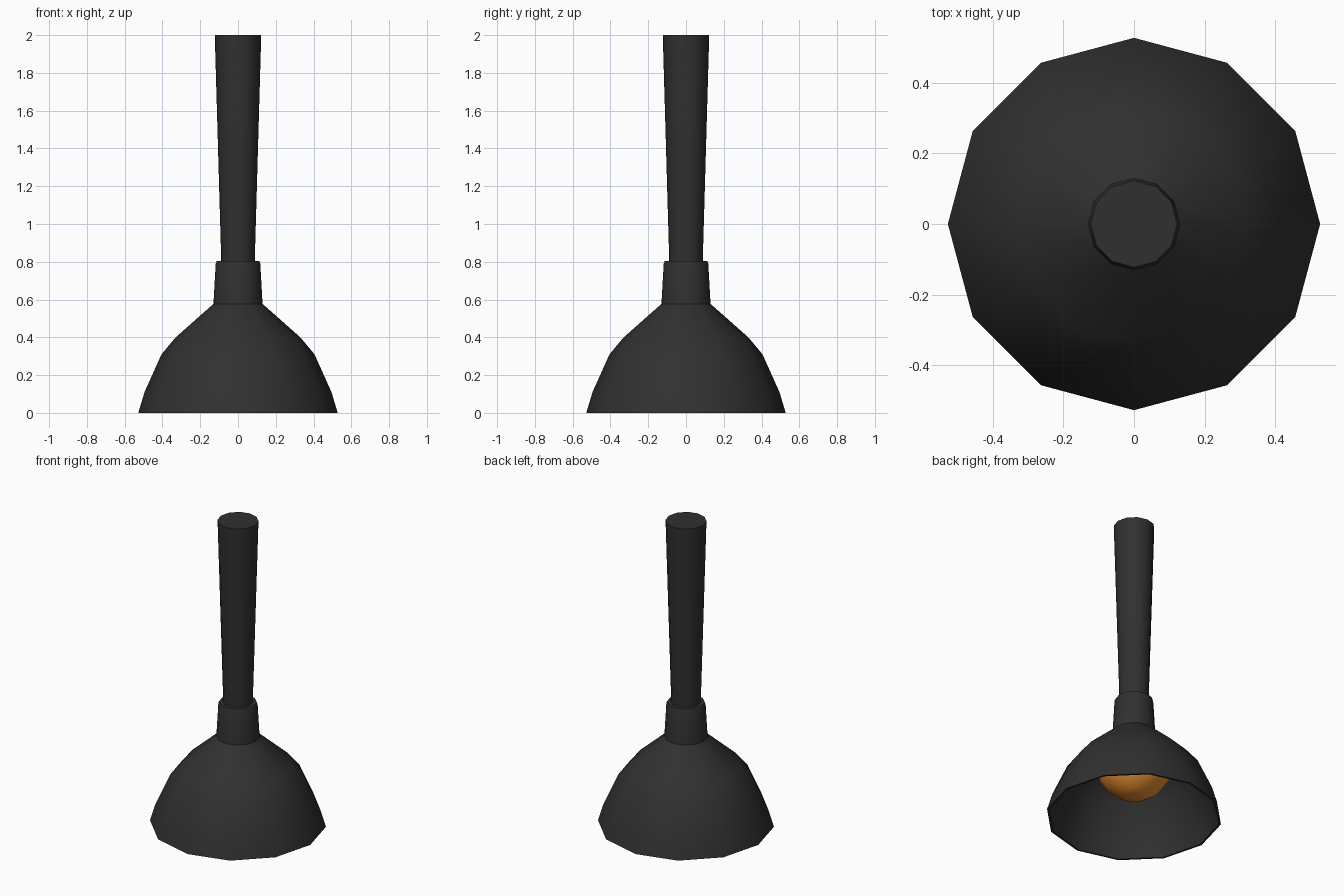
import bpy, bmesh, math

if "Cube" in bpy.data.objects:
    bpy.data.objects.remove(bpy.data.objects["Cube"])

SIDES = 12


def material(name, rgb):
    m = bpy.data.materials.new(name)
    m.diffuse_color = (*rgb, 1)
    m.use_nodes = True
    m.node_tree.nodes["Principled BSDF"].inputs["Base Color"].default_value = m.diffuse_color
    return m


def finish(obj, mat, angle):
    obj.data.materials.append(mat)
    bpy.ops.object.select_all(action='DESELECT')
    obj.select_set(True)
    bpy.context.view_layer.objects.active = obj
    bpy.ops.object.shade_smooth_by_angle(angle=math.radians(angle))


def lathe(name, profile, mat, closed=False, cap_top=False):
    """Revolve (radius, z) points around the z axis."""
    bm = bmesh.new()
    rings = []
    for r, z in profile:
        rings.append([bm.verts.new((r * math.cos(math.tau * i / SIDES),
                                    r * math.sin(math.tau * i / SIDES), z))
                      for i in range(SIDES)])
    pairs = list(zip(rings, rings[1:]))
    if closed:
        pairs.append((rings[-1], rings[0]))
    for a, b in pairs:
        for i in range(SIDES):
            j = (i + 1) % SIDES
            bm.faces.new((a[i], a[j], b[j], b[i]))
    if cap_top:
        bm.faces.new(rings[-1])
    bmesh.ops.recalc_face_normals(bm, faces=bm.faces)
    mesh = bpy.data.meshes.new(name)
    bm.to_mesh(mesh)
    bm.free()
    obj = bpy.data.objects.new(name, mesh)
    bpy.context.collection.objects.link(obj)
    finish(obj, mat, 40)
    return obj


dark = material("dark_metal", (0.03, 0.03, 0.03))
amber = material("amber_glass", (0.8, 0.27, 0.03))

# Thin bell-shaped shade, outer wall then inner wall
outer = [(0.528, 0), (0.495, 0.11), (0.405, 0.31), (0.33, 0.40), (0.13, 0.577)]
inner = [(r - 0.013, max(0, z - 0.008)) for r, z in reversed(outer)]
lathe("shade", outer + inner, dark, closed=True)

# Collar with a bevelled top closing in on the stem
lathe("collar", [(0.13, 0.577), (0.118, 0.79), (0.112, 0.805), (0.088, 0.805)], dark)

# Stem widening toward the top
lathe("stem", [(0.088, 0.78), (0.123, 2.0)], dark, cap_top=True)

# Bulb hanging inside the shade
bpy.ops.mesh.primitive_uv_sphere_add(segments=SIDES, ring_count=8, radius=0.235,
                                     location=(0, 0, 0.37))
bulb = bpy.context.object
bulb.name = "bulb"
finish(bulb, amber, 40)
